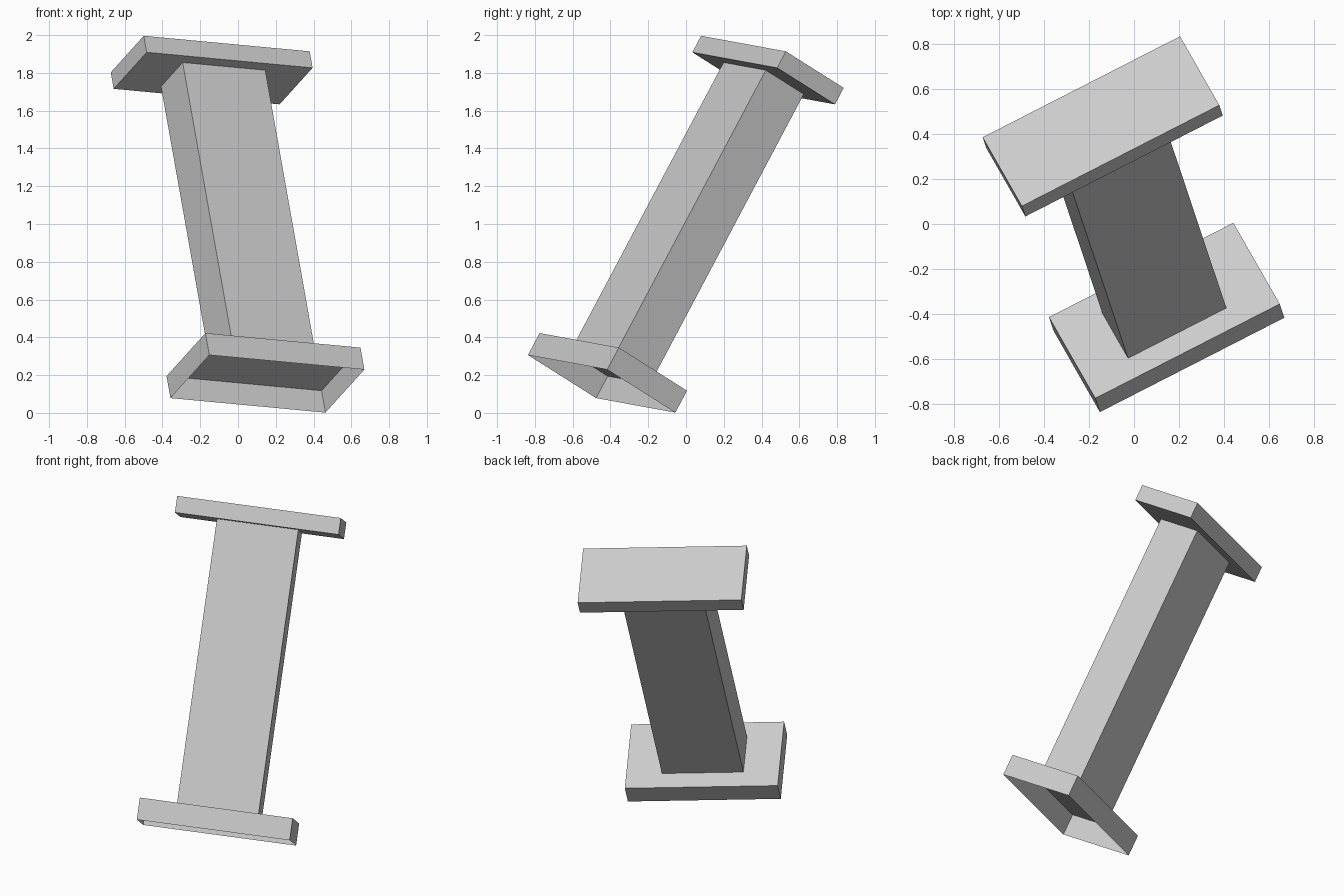
import bpy
import bmesh
from mathutils import Matrix, Vector

cube = bpy.data.objects.get("Cube")
if cube:
    bpy.data.objects.remove(cube, do_unlink=True)

# One plain grey for the whole model
grey = bpy.data.materials.new("plain_grey")
grey.use_nodes = True
grey.diffuse_color = (0.6, 0.6, 0.6, 1)
grey.node_tree.nodes["Principled BSDF"].inputs["Base Color"].default_value = (0.6, 0.6, 0.6, 1)

# Tilted frame: long side, depth and pillar axis, with its origin on top of the base
axis = Vector((-0.155, 0.463, 0.873)).normalized()
depth = axis.cross(Vector((0.887, 0.453, -0.084))).normalized()
side = depth.cross(axis)
frame = Matrix.Translation((0.135, -0.385, 0.27)) @ Matrix((side, depth, axis)).transposed().to_4x4()


def box(name, width, deep, low, high, open_bottom=False):
    """Box centred on the pillar axis, from low to high along it."""
    bm = bmesh.new()
    bmesh.ops.create_cube(bm, size=1)
    bmesh.ops.scale(bm, vec=(width, deep, high - low), verts=bm.verts)
    bmesh.ops.translate(bm, vec=(0, 0, (low + high) / 2), verts=bm.verts)
    if open_bottom:
        bottom = [f for f in bm.faces if f.normal.z < -0.5]
        bmesh.ops.delete(bm, geom=bottom, context='FACES_ONLY')
    mesh = bpy.data.meshes.new(name)
    bm.to_mesh(mesh)
    bm.free()
    mesh.materials.append(grey)
    obj = bpy.data.objects.new(name, mesh)
    obj.matrix_world = frame
    bpy.context.collection.objects.link(obj)


LENGTH = 1.72
# Hollow base, open underneath
box("base", 0.925, 0.474, -0.133, 0, open_bottom=True)
# Straight pillar
box("pillar", 0.493, 0.264, 0, LENGTH)
# Flat cap plate
box("cap_plate", 0.99, 0.402, LENGTH, LENGTH + 0.1)
